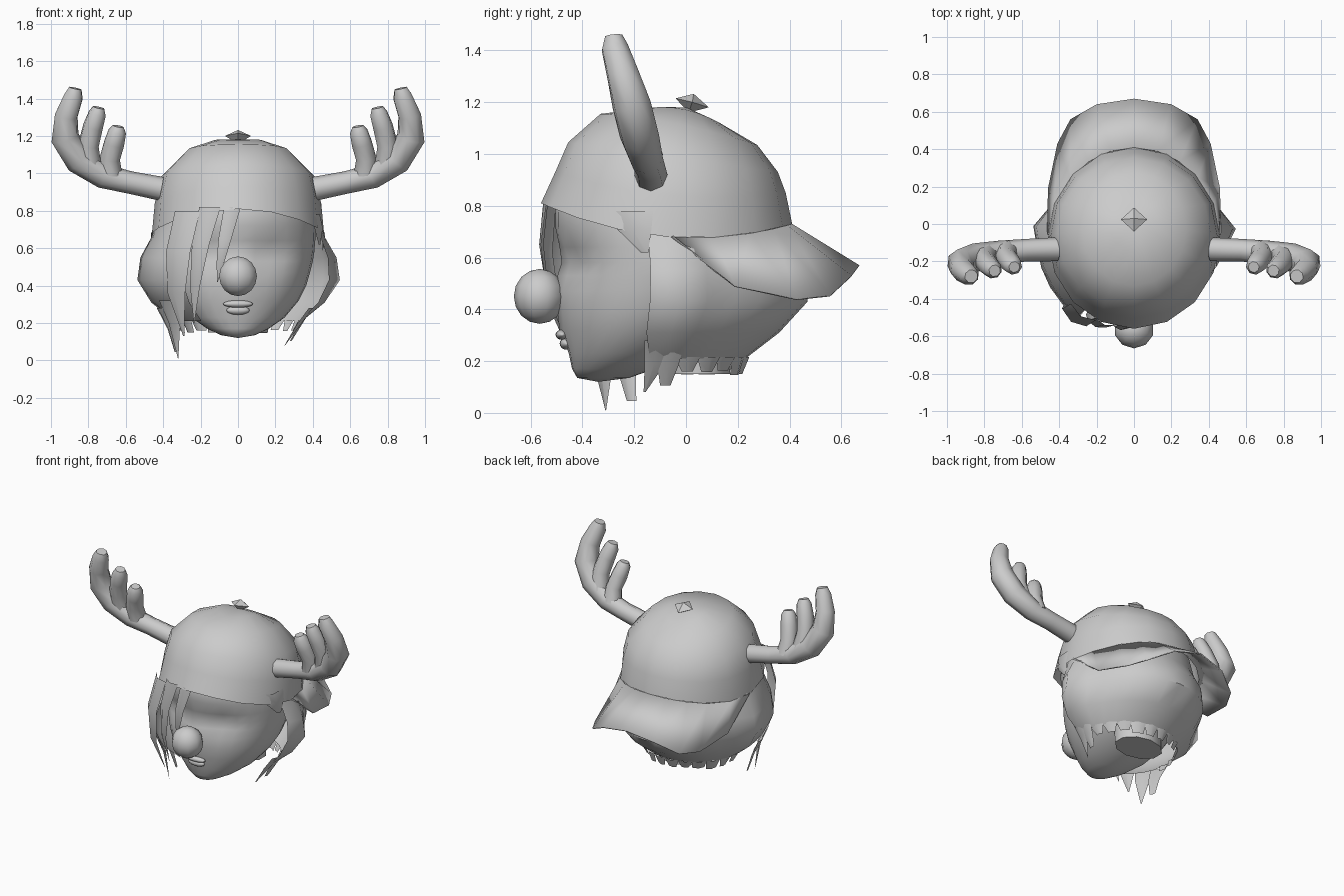
import bpy, bmesh, math, random
from mathutils import Vector

random.seed(4)
if "Cube" in bpy.data.objects:
    bpy.data.objects.remove(bpy.data.objects["Cube"])

grey = bpy.data.materials.new("plain grey")
grey.use_nodes = True
grey.diffuse_color = (0.6, 0.6, 0.6, 1)
grey.node_tree.nodes["Principled BSDF"].inputs["Base Color"].default_value = (0.6, 0.6, 0.6, 1)


def finish(ob, angle=50):
    ob.data.materials.clear()
    ob.data.materials.append(grey)
    bpy.ops.object.select_all(action='DESELECT')
    ob.select_set(True)
    bpy.context.view_layer.objects.active = ob
    bpy.ops.object.shade_smooth_by_angle(angle=math.radians(angle))
    return ob


def mesh_object(name, verts, faces, angle=50):
    me = bpy.data.meshes.new(name)
    me.from_pydata([tuple(v) for v in verts], [], faces)
    ob = bpy.data.objects.new(name, me)
    bpy.context.collection.objects.link(ob)
    return finish(ob, angle)


def ring_point(row, deg):
    """Row is half width, front y, front z, back y, back z, side z; 0 degrees is the front."""
    hw, yf, zf, yb, zb, zs = row
    s, c = math.sin(math.radians(deg)), math.cos(math.radians(deg))
    z = zs + (zf - zb) / 2 * c + ((zf + zb) / 2 - zs) * c * c
    return Vector((hw * s, (yf + yb) / 2 - (yb - yf) / 2 * c, z))


def flat(z, hw, yf, yb):
    return (hw, yf, z, yb, z, z)


def loft(name, rows, angles, closed=True, bottom=None, top=None, shape=None, angle=50):
    """Skin rings listed from the bottom up, with optional pole points."""
    n = len(angles)
    verts = [ring_point(r, a) for r in rows for a in angles]
    if shape:
        verts = [shape(v) for v in verts]
    faces = []
    cols = [(i, (i + 1) % n) for i in range(n if closed else n - 1)]
    for r in range(len(rows) - 1):
        faces += [(r*n + i, r*n + j, r*n + n + j, r*n + n + i) for i, j in cols]
    if bottom:
        verts.append(Vector(bottom))
        faces += [(j, i, len(verts) - 1) for i, j in cols]
    if top:
        verts.append(Vector(top))
        b = (len(rows) - 1) * n
        faces += [(b + i, b + j, len(verts) - 1) for i, j in cols]
    return mesh_object(name, verts, faces, angle)


def around(n):
    return [360 * i / n for i in range(n)]


# Head with eye sockets and a soft nose bridge
def face_shape(v):
    if v.y < -0.1:
        for sx in (-1, 1):
            d = ((v.x - sx * 0.17) / 0.10) ** 2 + ((v.z - 0.58) / 0.07) ** 2
            v.y += 0.04 * math.exp(-d)
        v.y -= 0.03 * math.exp(-(v.x / 0.05) ** 2 - ((v.z - 0.47) / 0.08) ** 2)
        v.y -= 0.015 * math.exp(-(v.x / 0.08) ** 2 - ((v.z - 0.30) / 0.04) ** 2)
    return v


head_rows = [flat(0.135, 0.09, -0.42, -0.22), flat(0.17, 0.165, -0.44, -0.12),
             flat(0.23, 0.25, -0.452, 0.02), flat(0.32, 0.325, -0.475, 0.14),
             flat(0.40, 0.365, -0.485, 0.22), flat(0.47, 0.385, -0.485, 0.26),
             flat(0.53, 0.40, -0.482, 0.30), flat(0.58, 0.408, -0.48, 0.32),
             flat(0.64, 0.413, -0.49, 0.33), flat(0.72, 0.415, -0.505, 0.34),
             flat(0.82, 0.40, -0.505, 0.33), flat(0.95, 0.36, -0.42, 0.29)]
loft("head", head_rows, around(28), bottom=(0, -0.34, 0.12), top=(0, -0.06, 1.08), shape=face_shape)
loft("neck", [flat(0.15, 0.17, -0.08, 0.17), flat(0.36, 0.17, -0.12, 0.18)], around(10),
     bottom=(0, 0.04, 0.15))


def ball(name, loc, scale, seg=12, rings=8):
    bpy.ops.mesh.primitive_uv_sphere_add(segments=seg, ring_count=rings, radius=1, location=loc)
    ob = bpy.context.object
    ob.name, ob.scale = name, scale
    return finish(ob, 60)


# Lips and round nose
ball("upper_lip", (0, -0.478, 0.302), (0.08, 0.026, 0.02))
ball("lower_lip", (0, -0.462, 0.268), (0.062, 0.026, 0.024))
ball("round_nose", (0, -0.565, 0.45), (0.106, 0.1, 0.106), 10, 8)

# Cap dome, its lower edge sloping down to the back
cap_rows = [(0.46, -0.56, 0.81, 0.41, 0.73, 0.68), (0.445, -0.505, 0.93, 0.385, 0.85, 0.84),
            (0.41, -0.455, 1.045, 0.355, 0.93, 0.985), (0.28, -0.33, 1.155, 0.275, 1.035, 1.115),
            (0.13, -0.14, 1.178, 0.13, 1.12, 1.172)]
loft("cap_dome", cap_rows, around(16), top=(0, 0.0, 1.18))

# Drooping brim at the back
inner = [ring_point(cap_rows[0], a) for a in (92, 112, 132, 148, 164, 180)]
outer = [Vector(p) for p in ((0.465, -0.05, 0.685), (0.46, 0.19, 0.49), (0.41, 0.43, 0.44),
                             (0.34, 0.56, 0.455), (0.2, 0.64, 0.53), (0, 0.67, 0.57))]
flip = lambda pts: pts + [Vector((-p.x, p.y, p.z)) for p in reversed(pts[:-1])]
inner, outer = flip(inner), flip(outer)
n = len(inner)
brim = mesh_object("cap_brim", outer + inner,
                   [(i, i + 1, n + i + 1, n + i) for i in range(n - 1)])
thick = brim.modifiers.new("thickness", 'SOLIDIFY')
thick.thickness, thick.offset = 0.008, -1

# Four-sided button on the cap, tilted back
loft("cap_button", [(0.07, -0.04, 1.215, 0.088, 1.18, 1.2)], around(4),
     bottom=(0, 0.01, 1.16), top=(0, 0.03, 1.232), angle=30)


# Antlers: a tapered beam with two tines, mirrored
def tube(name, pts, side):
    cu = bpy.data.curves.new(name, 'CURVE')
    cu.dimensions, cu.bevel_depth, cu.bevel_resolution, cu.use_fill_caps = '3D', 1, 2, True
    sp = cu.splines.new('POLY')
    sp.points.add(len(pts) - 1)
    for p, (x, y, z, r) in zip(sp.points, pts):
        p.co, p.radius = (side * x, y, z, 1), r
    tmp = bpy.data.objects.new(name, cu)
    bpy.context.collection.objects.link(tmp)
    bpy.context.view_layer.update()
    me = bpy.data.meshes.new_from_object(tmp.evaluated_get(bpy.context.evaluated_depsgraph_get()))
    bpy.data.objects.remove(tmp)
    ob = bpy.data.objects.new(name, me)
    bpy.context.collection.objects.link(ob)
    finish(ob, 55)


beam = [(0.41, -0.135, 0.918, 0.064), (0.58, -0.14, 0.952, 0.06), (0.72, -0.155, 0.985, 0.066),
        (0.85, -0.18, 1.07, 0.077), (0.925, -0.21, 1.19, 0.077), (0.918, -0.245, 1.31, 0.064),
        (0.88, -0.275, 1.41, 0.054), (0.87, -0.28, 1.455, 0.036)]
tine_outer = [(0.79, -0.165, 1.03, 0.065), (0.80, -0.195, 1.15, 0.058), (0.775, -0.225, 1.25, 0.055),
              (0.752, -0.245, 1.32, 0.048), (0.745, -0.25, 1.352, 0.032)]
tine_inner = [(0.68, -0.15, 0.98, 0.065), (0.685, -0.175, 1.08, 0.055), (0.662, -0.205, 1.16, 0.055),
              (0.645, -0.225, 1.225, 0.048), (0.64, -0.23, 1.252, 0.03)]
for side, word in ((1, "left"), (-1, "right")):
    tube(word + "_antler_beam", beam, side)
    tube(word + "_antler_outer_tine", tine_outer, side)
    tube(word + "_antler_inner_tine", tine_inner, side)


# Hair shell, open at the face, flaring by the ears and further forward on the right
def hair_shape(v):
    ear = math.exp(-((v.y + 0.04) / 0.11) ** 2)
    if v.x < 0 and v.y < -0.04:
        ear = max(ear, 0.75)
    v.x *= 1 + 0.23 * ear * math.exp(-((v.z - 0.46) / 0.19) ** 2)
    return v


hair_rows = [flat(0.21, 0.33, -0.42, 0.23), flat(0.31, 0.415, -0.54, 0.36),
             flat(0.43, 0.447, -0.60, 0.47), flat(0.55, 0.447, -0.58, 0.45),
             flat(0.66, 0.432, -0.54, 0.38), flat(0.80, 0.41, -0.50, 0.34)]
hair_angles = [82 + 243 * i / 20 for i in range(21)]
loft("hair_shell", hair_rows, hair_angles, closed=False, shape=hair_shape)


# Ridged tapering locks
def lock(name, pts):
    verts, faces = [], []
    for x, y, z, w in pts:
        p = Vector((x, y, z))
        out = Vector((x, y + 0.06, 0)).normalized()
        along = Vector((-out.y, out.x, 0))
        verts += [p - along * w, p + out * w * 0.35, p + along * w]
    for i in range(len(pts) - 1):
        a, b = 3 * i, 3 * i + 3
        faces += [(a, b, b + 1, a + 1), (a + 1, b + 1, b + 2, a + 2)]
    mesh_object(name, verts, faces)


lock("fringe_wisp", [(-0.03, -0.535, 0.82, 0.045), (-0.07, -0.555, 0.65, 0.035),
                     (-0.095, -0.54, 0.52, 0.02), (-0.11, -0.515, 0.42, 0.002)])
lock("fringe_lock_inner", [(-0.15, -0.52, 0.82, 0.06), (-0.2, -0.535, 0.62, 0.05),
                           (-0.23, -0.5, 0.4, 0.03), (-0.235, -0.43, 0.2, 0.002)])
lock("fringe_lock_outer", [(-0.27, -0.47, 0.8, 0.08), (-0.32, -0.50, 0.58, 0.08),
                           (-0.33, -0.47, 0.36, 0.06), (-0.29, -0.4, 0.13, 0.004)])
lock("long_lock_right", [(-0.38, -0.34, 0.32, 0.07), (-0.34, -0.32, 0.2, 0.05),
                         (-0.32, -0.31, 0.01, 0.002)])
lock("side_lock_right", [(-0.41, -0.24, 0.28, 0.06), (-0.36, -0.23, 0.17, 0.04),
                         (-0.33, -0.21, 0.045, 0.02)])
lock("temple_lock_left", [(0.405, -0.22, 0.78, 0.1), (0.43, -0.2, 0.71, 0.07),
                          (0.435, -0.16, 0.62, 0.015)])
lock("side_lock_left", [(0.385, -0.11, 0.28, 0.05), (0.32, -0.12, 0.19, 0.04),
                        (0.25, -0.16, 0.08, 0.004)])
lock("short_lock_left", [(0.36, -0.06, 0.25, 0.05), (0.32, -0.07, 0.18, 0.04),
                         (0.28, -0.08, 0.105, 0.02)])

# Ragged ends along the nape
for k in range(11):
    a = 108 + 16 * k
    p = ring_point(hair_rows[0], a)
    drop = 0.045 + 0.02 * random.random()
    lock("nape_lock", [(p.x, p.y, p.z + 0.005, 0.05),
                       (p.x * 0.92, p.y * 0.92, p.z - drop, 0.02 + 0.02 * random.random())])
